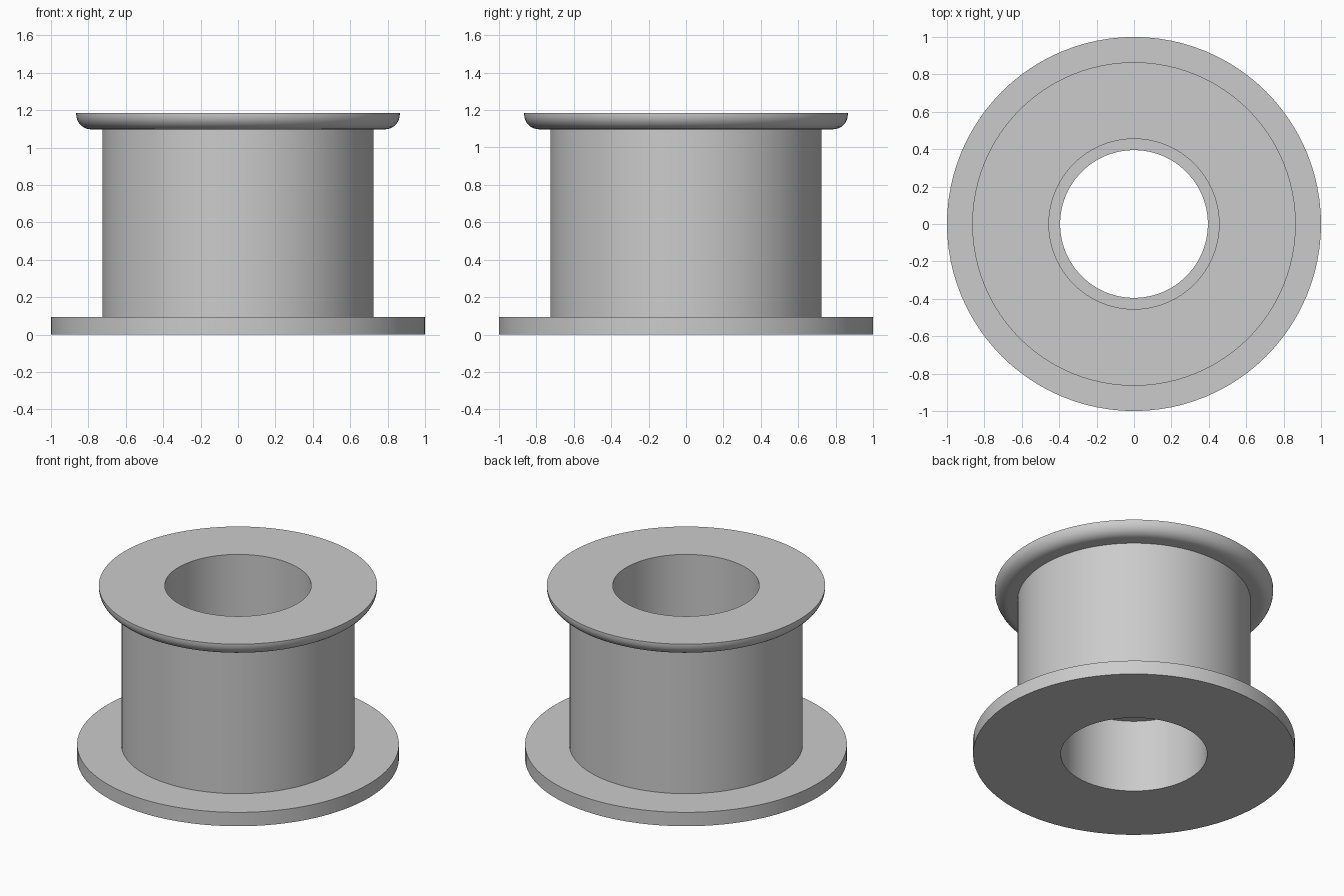
import bpy
import bmesh
import math

cube = bpy.data.objects.get("Cube")
if cube:
    bpy.data.objects.remove(cube, do_unlink=True)

SEGMENTS = 96

grey = bpy.data.materials.new("plain grey")
grey.use_nodes = True
COLOUR = (0.6, 0.6, 0.6, 1)
grey.diffuse_color = COLOUR
grey.node_tree.nodes["Principled BSDF"].inputs["Base Color"].default_value = COLOUR


def lathe(name, profile):
    """Revolve a closed (radius, height) outline around the z axis."""
    bm = bmesh.new()
    rings = []
    for i in range(SEGMENTS):
        a = math.tau * i / SEGMENTS
        rings.append([bm.verts.new((r * math.cos(a), r * math.sin(a), z))
                      for r, z in profile])
    n = len(profile)
    for i in range(SEGMENTS):
        here, after = rings[i], rings[(i + 1) % SEGMENTS]
        for j in range(n):
            k = (j + 1) % n
            bm.faces.new((here[j], after[j], after[k], here[k]))
    bmesh.ops.recalc_face_normals(bm, faces=bm.faces)
    mesh = bpy.data.meshes.new(name)
    bm.to_mesh(mesh)
    bm.free()
    mesh.materials.append(grey)
    obj = bpy.data.objects.new(name, mesh)
    bpy.context.collection.objects.link(obj)
    bpy.ops.object.select_all(action='DESELECT')
    obj.select_set(True)
    bpy.context.view_layer.objects.active = obj
    bpy.ops.object.shade_smooth_by_angle(angle=math.radians(30))
    return obj


BORE, STOP, BODY = 0.455, 0.395, 0.725
BASE_TOP, RIM_BOTTOM, TOP = 0.095, 1.097, 1.185
RIM, ROUND = 0.865, 0.08

# Rounded lower edge of the top rim
rounded = []
for i in range(9):
    a = math.pi / 2 * i / 8
    rounded.append((RIM - ROUND + ROUND * math.sin(a),
                    RIM_BOTTOM + ROUND * (1 - math.cos(a))))

# Spool: base flange, barrel, rounded rim, stepped bore with inner stop
outside = [(BORE, 0), (1, 0), (1, BASE_TOP), (BODY, BASE_TOP), (BODY, RIM_BOTTOM)]
inside = [(RIM, TOP), (BORE, TOP), (BORE, 0.7), (STOP, 0.7), (STOP, 0.5), (BORE, 0.5)]
lathe("flanged_spool", outside + rounded + inside)
